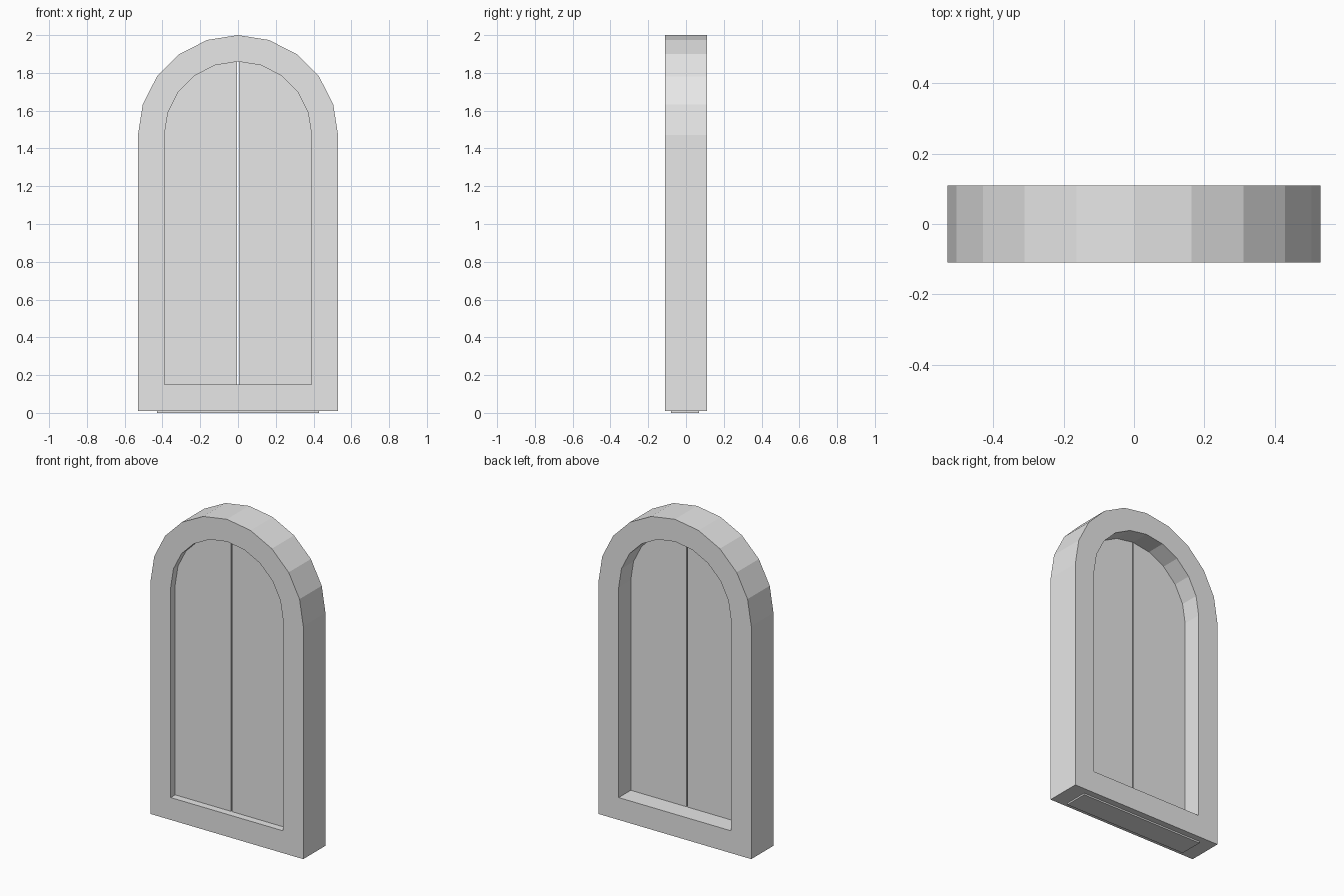
import bpy
import bmesh
from math import sin, cos, pi

ARCH_Z = 1.47      # height where the arch springs
SEGMENTS = 10      # flat sides in the arch
HALF_DEPTH = 0.11

old = bpy.data.objects.get("Cube")
if old:
    bpy.data.objects.remove(old, do_unlink=True)

grey = bpy.data.materials.new("pale_grey")
grey.use_nodes = True
colour = (0.8, 0.8, 0.8, 1)
grey.diffuse_color = colour
grey.node_tree.nodes["Principled BSDF"].inputs["Base Color"].default_value = colour


def arch(radius, bottom, steps=SEGMENTS):
    """Arch outline in x and z, from lower right round to lower left."""
    pts = [(radius, bottom)]
    for i in range(steps + 1):
        a = pi * i / SEGMENTS
        pts.append((radius * cos(a), ARCH_Z + radius * sin(a)))
    return pts


def finish(name, bm):
    bmesh.ops.recalc_face_normals(bm, faces=bm.faces)
    mesh = bpy.data.meshes.new(name)
    bm.to_mesh(mesh)
    bm.free()
    mesh.materials.append(grey)
    obj = bpy.data.objects.new(name, mesh)
    bpy.context.collection.objects.link(obj)
    return obj


def extrude(bm, y0, y1):
    """Pull the flat faces lying at y0 back to y1."""
    geo = bmesh.ops.extrude_face_region(bm, geom=bm.faces[:], use_keep_orig=True)
    verts = [g for g in geo["geom"] if isinstance(g, bmesh.types.BMVert)]
    bmesh.ops.translate(bm, verts=verts, vec=(0, y1 - y0, 0))


# Arched frame: a ring between the outer and inner outlines
bm = bmesh.new()
rings = []
for radius, bottom in ((0.53, 0.01), (0.39, 0.15)):
    pts = arch(radius, bottom) + [(-radius, bottom)]
    rings.append([bm.verts.new((x, -HALF_DEPTH, z)) for x, z in pts])
outer, inner = rings
count = len(outer)
for i in range(count):
    j = (i + 1) % count
    bm.faces.new((outer[i], outer[j], inner[j], inner[i]))
extrude(bm, -HALF_DEPTH, HALF_DEPTH)
finish("arched_frame", bm)

# Two leaves with a narrow gap between them
FRONT, BACK, GAP = -0.065, -0.01, 0.004
bm = bmesh.new()
outline = arch(0.39, 0.15, SEGMENTS // 2) + [(0, 0.15)]
bm.faces.new([bm.verts.new((max(x, GAP), FRONT, z)) for x, z in outline])
extrude(bm, FRONT, BACK)
leaves = finish("shutter_leaves", bm)
leaves.modifiers.new("Mirror", "MIRROR").use_mirror_merge = False

# Thin foot plate under the frame
bm = bmesh.new()
bmesh.ops.create_cube(bm, size=1)
bmesh.ops.scale(bm, verts=bm.verts, vec=(0.86, 0.15, 0.012))
bmesh.ops.translate(bm, verts=bm.verts, vec=(0, -0.005, 0.006))
finish("foot_plate", bm)
